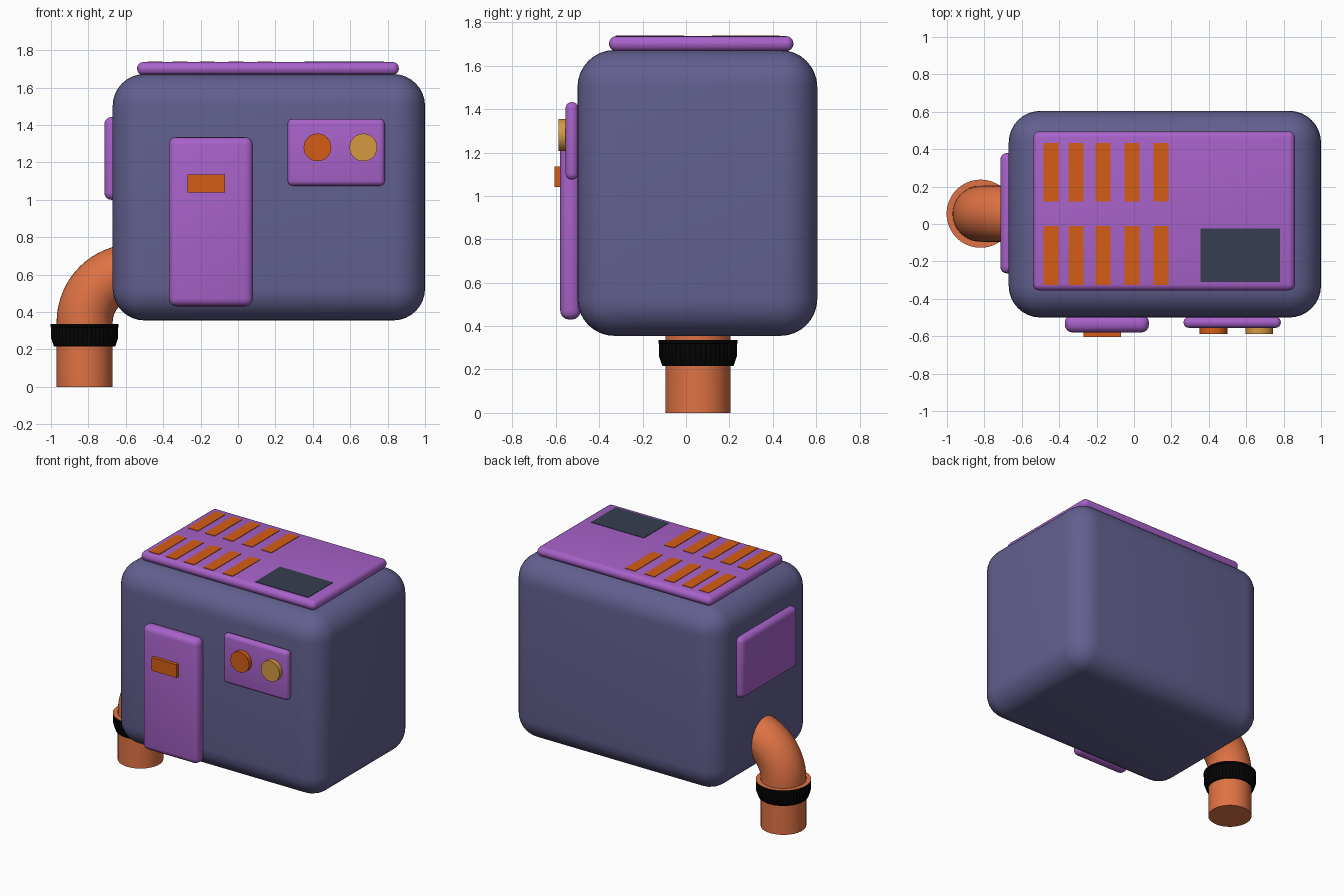
import bpy, bmesh, math
from mathutils import Vector

if "Cube" in bpy.data.objects:
    bpy.data.objects.remove(bpy.data.objects["Cube"])


def material(name, r, g, b):
    m = bpy.data.materials.new(name)
    m.diffuse_color = [(c / 255) ** 2.2 for c in (r, g, b)] + [1]
    m.use_nodes = True
    m.node_tree.nodes["Principled BSDF"].inputs["Base Color"].default_value = m.diffuse_color
    return m


SLATE = material("slate", 98, 96, 142)
PURPLE = material("purple", 166, 98, 200)
ORANGE = material("orange", 212, 94, 28)
COPPER = material("copper", 222, 114, 70)
TAN = material("tan", 212, 152, 68)
DARK = material("dark", 58, 64, 82)
BLACK = material("black", 14, 14, 14)


def finish(name, bm, *mats, angle=35):
    bmesh.ops.recalc_face_normals(bm, faces=bm.faces)
    me = bpy.data.meshes.new(name)
    bm.to_mesh(me)
    bm.free()
    ob = bpy.data.objects.new(name, me)
    bpy.context.collection.objects.link(ob)
    for m in mats:
        me.materials.append(m)
    bpy.ops.object.select_all(action='DESELECT')
    ob.select_set(True)
    bpy.context.view_layer.objects.active = ob
    bpy.ops.object.shade_smooth_by_angle(angle=math.radians(angle))
    return ob


def box(name, x, y, z, mat, bevel=0, segments=4):
    bm = bmesh.new()
    bmesh.ops.create_cube(bm, size=1)
    for v in bm.verts:
        v.co = [(lo + hi) / 2 + c * (hi - lo) for c, (lo, hi) in zip(v.co, (x, y, z))]
    if bevel:
        bmesh.ops.bevel(bm, geom=bm.edges[:], offset=bevel, segments=segments,
                        profile=0.5, affect='EDGES', clamp_overlap=True)
    return finish(name, bm, mat)


def bridge(bm, rings):
    """Skin consecutive closed rings of vertices."""
    for a, b in zip(rings, rings[1:]):
        for i in range(len(a)):
            j = (i + 1) % len(a)
            bm.faces.new((a[i], a[j], b[j], b[i]))


# Main housing and raised panels
box("body", (-0.67, 1.0), (-0.5, 0.605), (0.355, 1.672), SLATE, 0.17, 8)
box("top_panel", (-0.54, 0.86), (-0.355, 0.495), (1.667, 1.736), PURPLE, 0.033)
box("door", (-0.37, 0.08), (-0.58, -0.485), (0.43, 1.335), PURPLE, 0.042)
box("door_handle", (-0.27, -0.07), (-0.605, -0.56), (1.04, 1.135), ORANGE)
box("control_panel", (0.265, 0.785), (-0.555, -0.497), (1.075, 1.432), PURPLE, 0.027)
box("side_panel", (-0.715, -0.63), (-0.265, 0.38), (1.0, 1.442), PURPLE, 0.038)

# Top vents and dark plate
for row, (y0, y1) in enumerate(((-0.325, -0.01), (0.12, 0.432))):
    for col, x0 in enumerate((-0.485, -0.35, -0.205, -0.05, 0.105)):
        box(f"vent_{row}_{col}", (x0, x0 + 0.08), (y0, y1), (1.715, 1.74), ORANGE)
box("dark_plate", (0.355, 0.78), (-0.31, -0.025), (1.715, 1.739), DARK)

# Control knobs
for name, x, mat in (("left_knob", 0.425, ORANGE), ("right_knob", 0.67, TAN)):
    bm = bmesh.new()
    rings = [[bm.verts.new((x + 0.074 * math.cos(math.tau * i / 32), y,
                            1.28 + 0.074 * math.sin(math.tau * i / 32)))
              for i in range(32)] for y in (-0.535, -0.588)]
    bridge(bm, rings)
    bm.faces.new(rings[0])
    bm.faces.new(rings[1])
    finish(name, bm, mat)

# Outlet pipe: straight foot, then a quarter bend into the housing
PX, PY, R, BEND = -0.82, 0.055, 0.15, 0.27
path = [(Vector((PX, PY, 0)), 0)]
for k in range(17):
    a = math.pi / 2 * k / 16
    path.append((Vector((PX + BEND - BEND * math.cos(a), PY, 0.345 + BEND * math.sin(a))), a))
bm = bmesh.new()
rings = []
for p, a in path:
    side = Vector((math.cos(a), 0, -math.sin(a)))
    rings.append([bm.verts.new(p + R * (side * math.cos(t) + Vector((0, 1, 0)) * math.sin(t)))
                  for t in (math.tau * i / 40 for i in range(40))])
bridge(bm, rings)
bm.faces.new(rings[0])
bm.faces.new(rings[-1])
finish("outlet_pipe", bm, COPPER)

# Ribbed clamp collar with a plain upper rim
bm = bmesh.new()
N = 96
profile = [(0.14, 0.215), (0.16, 0.215), (0.176, 0.262), (0.176, 0.318),
           (0.182, 0.322), (0.182, 0.336), (0.14, 0.336)]
rings = []
for k, (r, z) in enumerate(profile):
    ribbed = k in (1, 2, 3)
    rings.append([bm.verts.new((PX + rr * math.cos(math.tau * i / N),
                                PY + rr * math.sin(math.tau * i / N), z))
                  for i in range(N) for rr in [r + (0.004 if ribbed and i % 2 else 0)]])
bridge(bm, rings + [rings[0]])
for f in bm.faces:
    zs = [v.co.z for v in f.verts]
    f.material_index = 1 if min(zs) > 0.335 else 0
finish("pipe_collar", bm, BLACK, COPPER, angle=25)
